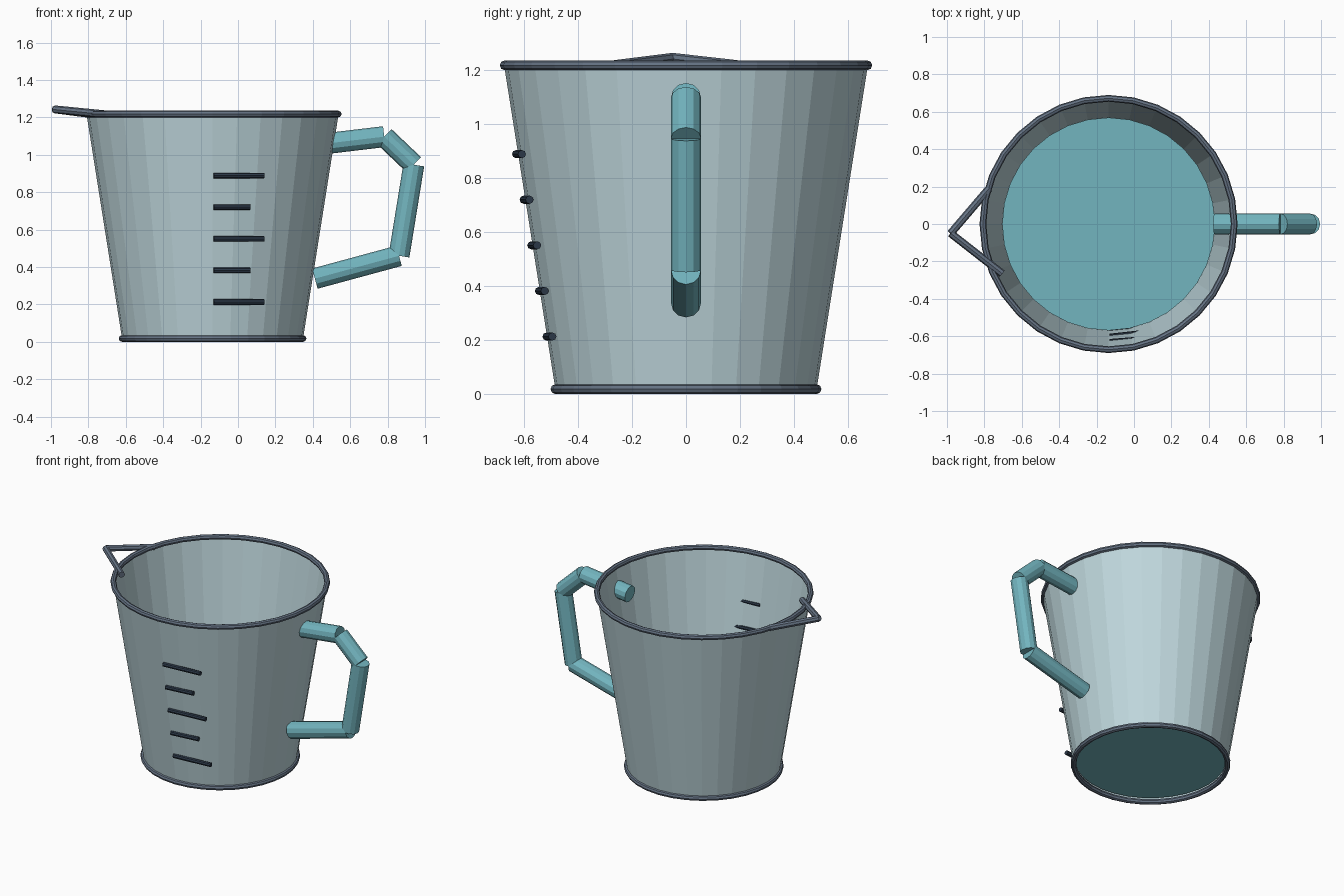
import bpy, math
from mathutils import Vector

if "Cube" in bpy.data.objects:
    bpy.data.objects.remove(bpy.data.objects["Cube"])

CX = -0.136            # axis of the cup
BASE_Z, TOP_Z = 0.018, 1.218
BASE_R, TOP_R = 0.484, 0.674


def material(name, rgb):
    m = bpy.data.materials.new(name)
    m.use_nodes = True
    m.diffuse_color = (*rgb, 1)
    m.node_tree.nodes["Principled BSDF"].inputs["Base Color"].default_value = (*rgb, 1)
    return m


glass = material("pale_blue_grey", (0.52, 0.68, 0.72))
teal = material("teal", (0.17, 0.46, 0.52))
slate = material("slate_grey", (0.13, 0.17, 0.23))
navy = material("dark_navy", (0.025, 0.04, 0.065))


def finish(name, mat):
    ob = bpy.context.object
    ob.name = name
    ob.data.materials.append(mat)
    return ob


def frustum(name, mat, r1, r2, z1, z2, fill):
    bpy.ops.mesh.primitive_cone_add(vertices=32, radius1=r1, radius2=r2, depth=z2 - z1,
                                    end_fill_type=fill, location=(CX, 0, (z1 + z2) / 2))
    return finish(name, mat)


def ring(name, radius, z):
    bpy.ops.mesh.primitive_torus_add(major_segments=32, minor_segments=8, major_radius=radius,
                                     minor_radius=0.018, location=(CX, 0, z))
    return finish(name, slate)


def rod(name, mat, a, b, radius, sides):
    a, b = Vector(a), Vector(b)
    bpy.ops.mesh.primitive_cylinder_add(vertices=sides, radius=radius, depth=(b - a).length,
                                        location=(a + b) / 2)
    ob = finish(name, mat)
    ob.rotation_euler = (b - a).to_track_quat('Z', 'Y').to_euler()
    return ob


# Cup wall, contents and rolled rings
frustum("cup_wall", glass, BASE_R, TOP_R, BASE_Z, TOP_Z, 'NOTHING')
frustum("liquid", teal, 0.473, 0.569, 0.04, 0.6, 'NGON')
ring("top_rim", 0.672, TOP_Z)
ring("base_ring", BASE_R, BASE_Z)

# Pouring lip: two thin rods meeting at a point
tip = (-0.98, -0.05, 1.243)
rod("spout_left", slate, tip, (-0.775, 0.19, 1.216), 0.021, 8)
rod("spout_right", slate, tip, (-0.705, -0.265, 1.216), 0.021, 8)

# Handle: a chain of straight bars
path = [(0.43, 1.055), (0.782, 1.097), (0.94, 0.947), (0.861, 0.46), (0.411, 0.338)]
for i, (p, q) in enumerate(zip(path, path[1:])):
    rod(f"handle_bar_{i + 1}", teal, (p[0], 0, p[1]), (q[0], 0, q[1]), 0.056, 12)

# Measuring marks, alternating long and short
for i in range(5):
    z = 0.213 + i * 0.169
    y = -0.506 - i * 0.0282
    end = 0.14 if i % 2 == 0 else 0.065
    rod(f"measure_mark_{i + 1}", navy, (-0.13, y - 0.011, z), (end, y + 0.011, z), 0.015, 8)
